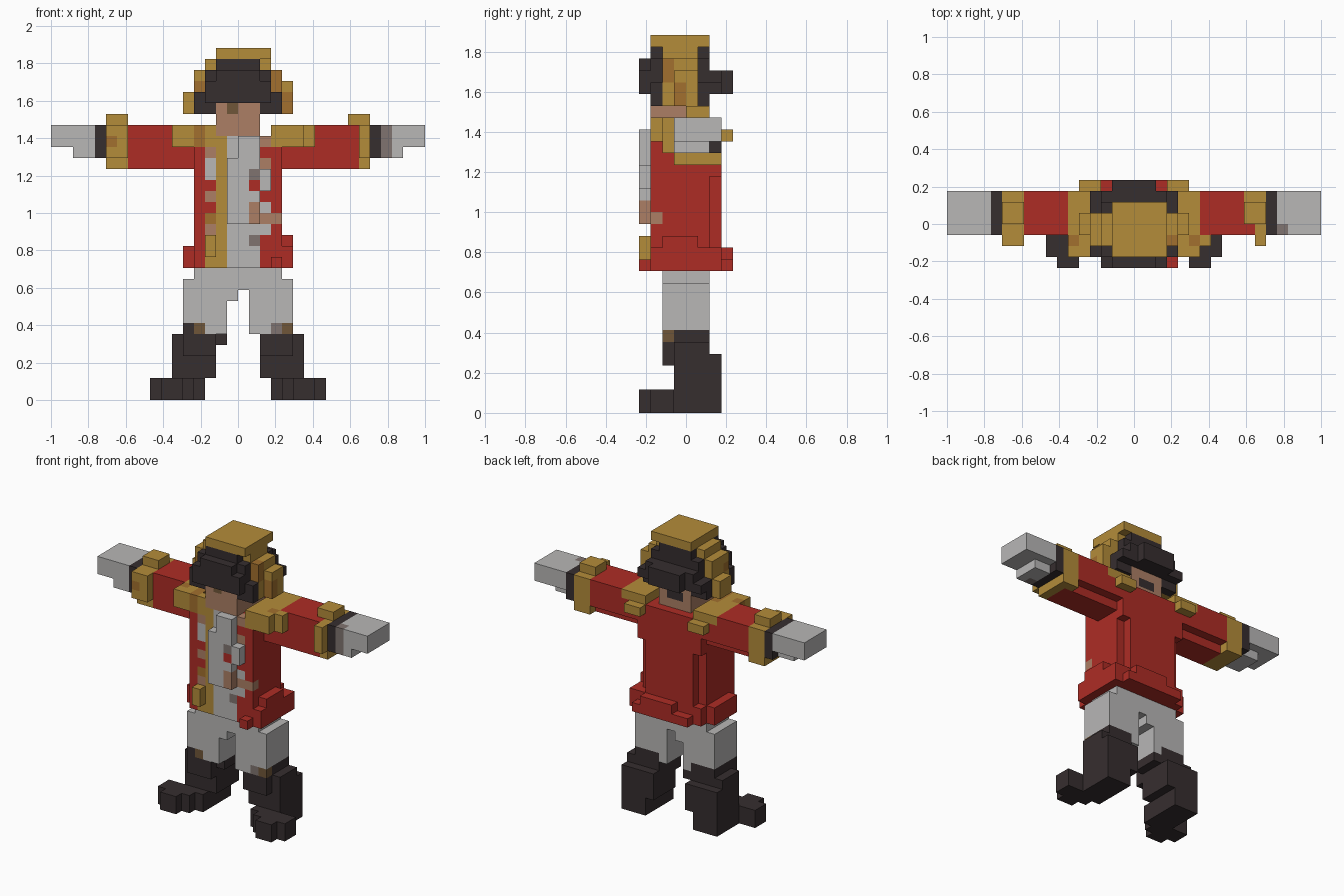
import bpy, bmesh
from mathutils import Vector

cube = bpy.data.objects.get("Cube")
if cube:
    bpy.data.objects.remove(cube, do_unlink=True)

V = 1 / 17  # block size

# Palette (sRGB 0-255)
PALETTE = {
    "red": (174, 44, 37), "gold": (180, 140, 58), "dark_gold": (162, 112, 46),
    "black": (54, 46, 47), "white": (184, 183, 182), "skin": (172, 127, 101),
    "brown": (112, 86, 56), "taupe": (128, 116, 112),
}


def linear(c):
    c /= 255
    return c / 12.92 if c <= 0.04045 else ((c + 0.055) / 1.055) ** 2.4


MATS = {}
for name, rgb in PALETTE.items():
    m = bpy.data.materials.new(name)
    col = (*[linear(c) for c in rgb], 1)
    m.use_nodes = True
    m.diffuse_color = col
    bsdf = m.node_tree.nodes["Principled BSDF"]
    bsdf.inputs["Base Color"].default_value = col
    bsdf.inputs["Roughness"].default_value = 0.9
    MATS[name] = m

grid = {}  # block position -> (part, colour)


def box(part, color, x0, x1, y0, y1, z0, z1):
    """Fill a block range; later boxes replace earlier ones."""
    for x in range(x0, x1):
        for y in range(y0, y1):
            for z in range(z0, z1):
                grid[x, y, z] = (part, color)


def pair(part, color, x0, x1, *yz):
    """The same range on both sides of the body."""
    box("left_" + part, color, x0, x1, *yz)
    box("right_" + part, color, -x1, -x0, *yz)


def paint(color, x0, x1, y0, y1, z0, z1):
    """Recolour blocks that are already filled."""
    for p, (part, _) in list(grid.items()):
        if x0 <= p[0] < x1 and y0 <= p[1] < y1 and z0 <= p[2] < z1:
            grid[p] = (part, color)


# Trousers
pair("trouser_leg", "white", 1, 5, -2, 2, 6, 11)
box("trouser_seat", "white", -4, 4, -2, 2, 10, 12)
box("trouser_seat", "white", -1, 0, -2, 2, 9, 10)

# Boots, with the toes turned out
pair("boot", "black", 3, 6, -2, 3, 0, 2)
pair("boot", "black", 4, 8, -3, -1, 0, 2)
pair("boot", "black", 5, 7, -4, -3, 0, 2)
pair("boot", "black", 2, 6, -1, 3, 2, 5)
pair("boot", "black", 2, 6, -1, 2, 4, 6)
pair("boot", "black", 2, 5, -2, 2, 4, 6)
pair("boot", "black", 2, 5, -1, 2, 6, 7)
pair("boot", "black", 4, 5, -2, 2, 6, 7)
box("right_boot", "black", -2, -1, -1, 2, 5, 6)
paint("brown", 4, 5, -2, -1, 6, 7)
paint("taupe", 3, 4, -2, -1, 6, 7)
paint("brown", -4, -3, -2, -1, 6, 7)

# Coat body, hem and back panel
box("coat", "red", -4, 4, -3, 2, 14, 24)
box("coat", "red", -3, 3, 2, 3, 14, 24)
box("coat", "red", -4, 4, 2, 3, 20, 24)
box("coat", "red", -5, 5, -2, 2, 12, 14)
box("coat", "red", -4, 5, -3, 3, 12, 14)
box("coat", "red", 4, 5, -2, 1, 14, 15)
box("coat", "red", -3, 4, 3, 4, 12, 13)
box("coat", "red", -1, 3, 3, 4, 13, 14)
box("coat", "red", 3, 4, -4, -3, 12, 13)

# Shirt front and gold lapel
paint("white", -1, 2, -3, -2, 12, 24)
paint("white", 2, 3, -3, -2, 15, 22)
box("shirt", "white", -1, 2, -4, -3, 16, 22)
box("shirt", "white", 0, 2, -4, -3, 22, 24)
box("shirt", "white", 2, 3, -4, -3, 19, 21)
paint("gold", -2, -1, -3, -2, 12, 24)
box("lapel", "gold", -3, -2, -4, -3, 13, 15)
paint("gold", -3, -2, -3, -2, 12, 13)
for z, color in ((23, "brown"), (22, "skin"), (21, "white"), (20, "white"),
                 (18, "skin"), (16, "dark_gold"), (15, "skin")):
    paint(color, -3, -2, -3, -2, z, z + 1)
paint("gold", -2, -1, -3, -2, 12, 24)
for z, color in ((20, "taupe"), (19, "red"), (17, "skin"), (16, "skin"), (14, "taupe")):
    paint(color, 1, 2, -4, -2, z, z + 1)
for z, color in ((23, "skin"), (22, "red"), (21, "skin"), (18, "red"), (16, "skin")):
    paint(color, 2, 3, -4, -2, z, z + 1)
paint("skin", 3, 4, -3, -2, 16, 17)

# Arms: sleeve, cuff, wristband, hand
pair("sleeve", "red", 4, 10, -1, 3, 22, 25)
pair("sleeve", "red", 4, 10, -1, 2, 21, 22)
pair("cuff", "gold", 10, 12, -1, 3, 21, 25)
pair("cuff", "gold", 10, 12, 0, 2, 25, 26)
pair("cuff", "gold", 11, 12, -2, -1, 22, 25)
pair("cuff", "gold", 10, 12, 3, 4, 23, 24)
box("right_cuff", "gold", -11, -10, -2, -1, 22, 25)
for x in (10, 11):
    for key in [(x, 3, 23), (-x - 1, 3, 23)]:
        grid.pop(key)
paint("red", 10, 11, -1, 2, 21, 25)
paint("dark_gold", -12, -11, -2, -1, 23, 24)
pair("wristband", "black", 12, 13, -1, 3, 22, 25)
pair("hand", "white", 13, 17, -1, 3, 23, 25)
pair("hand", "white", 13, 15, -1, 2, 22, 23)
paint("taupe", 13, 14, -1, 0, 22, 25)

# Epaulettes
pair("epaulette", "gold", 3, 6, -2, 3, 24, 25)
pair("epaulette", "gold", 3, 6, -3, -1, 23, 25)
pair("epaulette", "gold", 3, 5, 3, 4, 23, 24)
box("left_epaulette", "gold", 6, 7, -2, -1, 23, 25)
box("right_epaulette", "gold", -3, -2, -3, -2, 23, 25)
pair("epaulette", "dark_gold", 5, 6, -2, -1, 24, 25)
paint("dark_gold", -4, -3, -3, 0, 23, 25)

# Head
box("head", "skin", -2, 2, -3, 2, 24, 28)
paint("brown", -1, 0, -3, -2, 26, 27)
paint("black", -1, 1, 1, 2, 25, 26)

# Hat: gold crest from side to side between black front and back brims
for hx, y0, y1, z0, z1 in ((5, -1, 1, 26, 28), (4, -2, 1, 26, 30), (3, -2, 1, 28, 31)):
    box("hat_crest", "gold", -hx, hx, y0, y1, z0, z1)
box("hat_crest", "gold", 4, 5, -1, 1, 28, 29)
box("hat_crest", "gold", -2, 3, -3, 2, 31, 32)
box("hat_crest", "gold", 3, 4, -1, 0, 30, 30)
paint("dark_gold", 4, 5, -1, 0, 26, 28)
paint("dark_gold", -4, -3, -2, -1, 28, 29)
paint("dark_gold", 3, 4, -2, -1, 28, 30)
for y in (-3, 1):
    for hx, z0, z1 in ((4, 27, 28), (3, 28, 30), (2, 30, 31)):
        box("hat_brim", "black", -hx, hx, y, y + 1, z0, z1)
    box("hat_brim", "black", -4, -2, y, y + 1, 26, 27)
    box("hat_brim", "black", 2, 4, y, y + 1, 26, 27)
box("hat_brim", "black", -3, 3, -4, -3, 27, 29)
box("hat_brim", "black", -2, 2, -4, -3, 29, 30)
box("hat_brim", "black", -4, 4, 2, 3, 27, 28)
box("hat_brim", "black", -3, 3, 2, 3, 28, 29)
box("hat_brim", "black", -2, 2, 3, 4, 27, 29)

# Two corner offsets span each block side
SIDES = [(Vector(n), Vector(u), Vector(v)) for n, u, v in (
    ((1, 0, 0), (0, 1, 0), (0, 0, 1)), ((-1, 0, 0), (0, 0, 1), (0, 1, 0)),
    ((0, 1, 0), (0, 0, 1), (1, 0, 0)), ((0, -1, 0), (1, 0, 0), (0, 0, 1)),
    ((0, 0, 1), (1, 0, 0), (0, 1, 0)), ((0, 0, -1), (0, 1, 0), (1, 0, 0)))]


def build(part):
    """Skin the visible sides of one part's blocks and merge flat areas."""
    cells = {p: c for p, (q, c) in grid.items() if q == part}
    colors = sorted(set(cells.values()))
    bm = bmesh.new()
    for p, color in cells.items():
        mid = Vector(p) + Vector((0.5, 0.5, 0.5))
        for n, u, v in SIDES:
            if tuple(int(a) for a in Vector(p) + n) in grid:
                continue
            corners = [mid + (n + a * u + b * v) / 2
                       for a, b in ((-1, -1), (1, -1), (1, 1), (-1, 1))]
            f = bm.faces.new([bm.verts.new(c * V) for c in corners])
            f.material_index = colors.index(color)
    bmesh.ops.remove_doubles(bm, verts=bm.verts, dist=V / 100)
    bmesh.ops.dissolve_limit(bm, angle_limit=0.01, verts=bm.verts,
                             edges=bm.edges, delimit={'MATERIAL'})
    me = bpy.data.meshes.new(part)
    bm.to_mesh(me)
    bm.free()
    for c in colors:
        me.materials.append(MATS[c])
    bpy.context.scene.collection.objects.link(bpy.data.objects.new(part, me))


for part in sorted({q for q, _ in grid.values()}):
    build(part)
